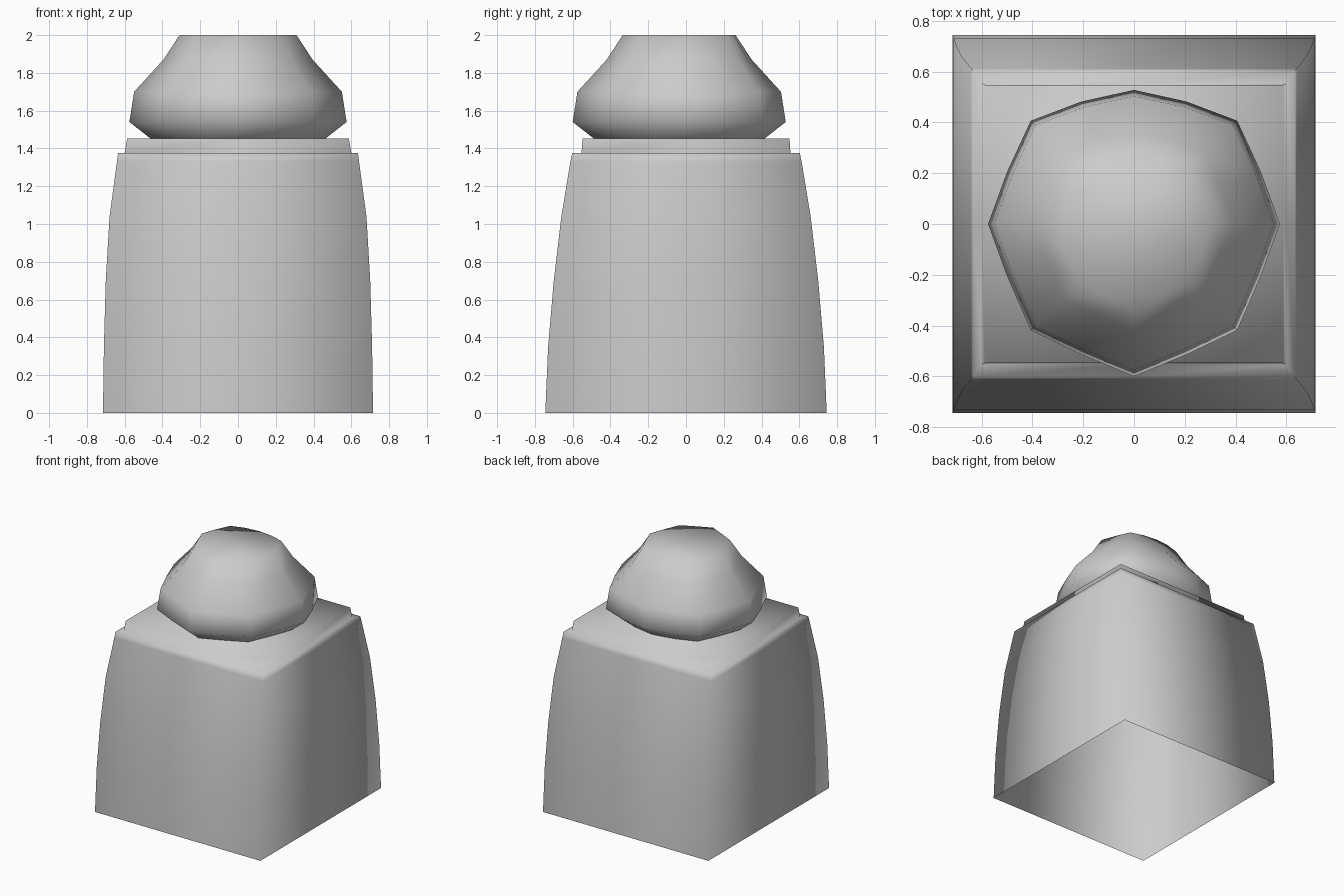
import bpy, bmesh
from math import sin, cos, pi

if "Cube" in bpy.data.objects:
    bpy.data.objects.remove(bpy.data.objects["Cube"])


def loft(name, rings):
    """Skin a stack of equal-length rings, close the top only, shade smooth."""
    bm = bmesh.new()
    rows = [[bm.verts.new(p) for p in ring] for ring in rings]
    n = len(rows[0])
    for a, b in zip(rows, rows[1:]):
        for i in range(n):
            j = (i + 1) % n
            bm.faces.new((a[i], a[j], b[j], b[i]))
    bm.faces.new(rows[-1])
    for f in bm.faces:
        f.smooth = True
    me = bpy.data.meshes.new(name)
    bm.to_mesh(me)
    bm.free()
    ob = bpy.data.objects.new(name, me)
    bpy.context.collection.objects.link(ob)
    return ob


def rect(hx, hy, z, seg=2):
    """Rectangular ring with each side divided into seg pieces."""
    c = [(-hx, -hy), (hx, -hy), (hx, hy), (-hx, hy)]
    pts = []
    for k in range(4):
        (x0, y0), (x1, y1) = c[k], c[(k + 1) % 4]
        for i in range(seg):
            t = i / seg
            pts.append((x0 + (x1 - x0) * t, y0 + (y1 - y0) * t, z))
    return pts


# Extra y offsets per knob corner: flatter back, pointed front
SHIFT = {3: -0.017, 4: -0.047, 5: -0.017, 10: -0.012, 11: -0.015,
         12: -0.025, 13: -0.015, 14: -0.012}


def knob_ring(r, z):
    """Slightly bulged octagon."""
    pts = []
    for i in range(16):
        a = i * pi / 8
        k = r * (1.0 if i % 2 == 0 else 0.94)
        pts.append((k * cos(a), k * sin(a) + SHIFT.get(i, 0), z))
    return pts


# Hollow tapered block, open below, stepping in to a thin raised plate
loft("base_block", [rect(*p) for p in (
    (0.715, 0.745, 0), (0.71, 0.73, 0.35), (0.70, 0.70, 0.70),
    (0.68, 0.66, 1.04), (0.641, 0.612, 1.33), (0.635, 0.603, 1.375),
    (0.60, 0.553, 1.375), (0.587, 0.548, 1.452))])

# Faceted rounded knob with a flat top, resting on the plate
loft("knob", [knob_ring(*p) for p in (
    (0.46, 1.45), (0.575, 1.54), (0.55, 1.70), (0.395, 1.87), (0.31, 2.0))])
